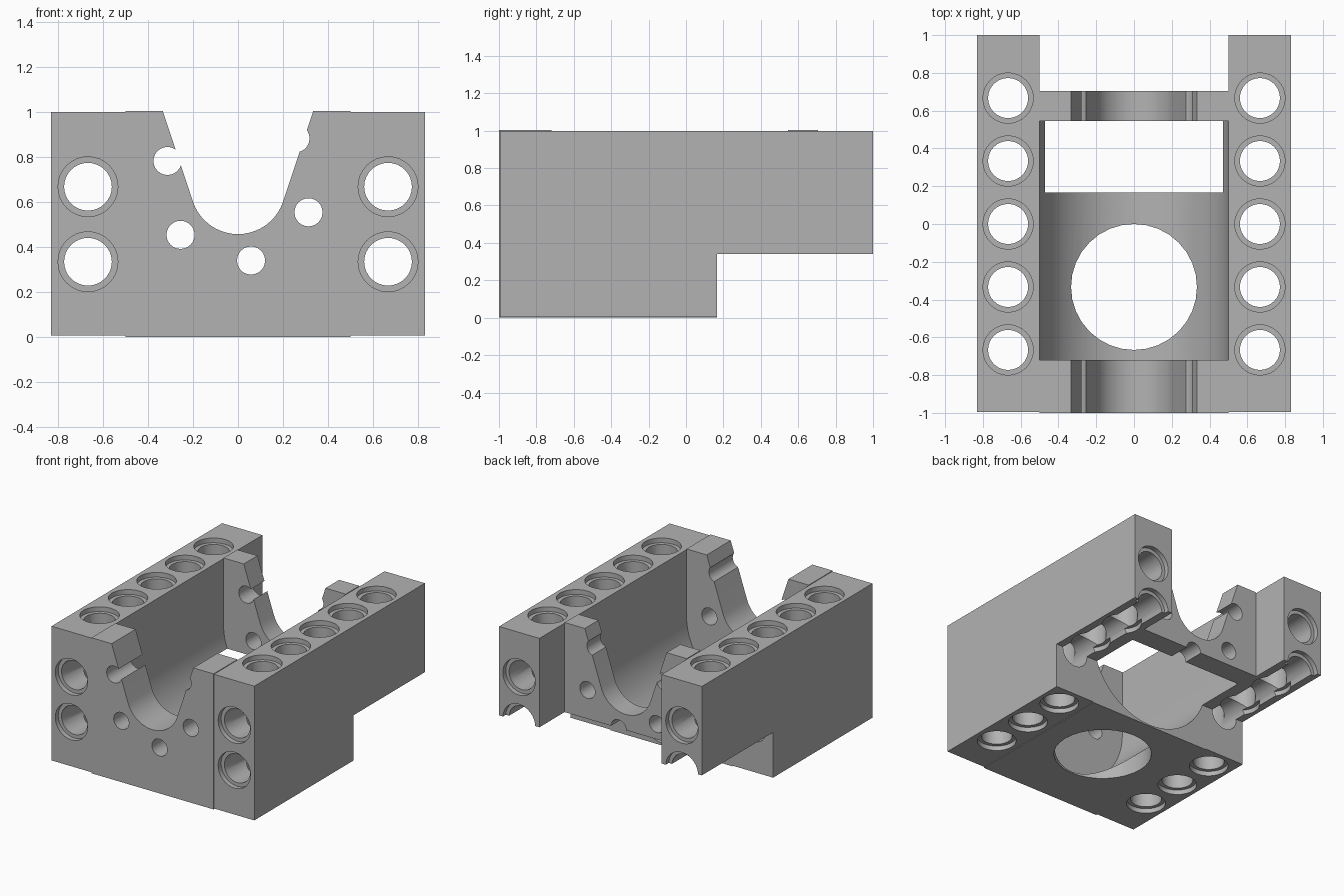
import bpy
import bmesh
from math import cos, sin, pi, radians

cube = bpy.data.objects.get("Cube")
if cube:
    bpy.data.objects.remove(cube, do_unlink=True)

grey = bpy.data.materials.new("plain_grey")
grey.use_nodes = True
GREY = (0.45, 0.45, 0.45, 1)
grey.diffuse_color = GREY
grey.node_tree.nodes["Principled BSDF"].inputs["Base Color"].default_value = GREY


def place(axis, a, b, t):
    """Point with section coordinates a, b at distance t along the axis."""
    return {"x": (t, a, b), "y": (a, t, b), "z": (a, b, t)}[axis]


def loft(name, axis, sections):
    """Closed solid through matching outlines, given as (distance, outline)."""
    bm = bmesh.new()
    rings = [[bm.verts.new(place(axis, a, b, t)) for a, b in pts] for t, pts in sections]
    n = len(rings[0])
    bm.faces.new(rings[0])
    bm.faces.new(rings[-1])
    for low, high in zip(rings, rings[1:]):
        for i in range(n):
            j = (i + 1) % n
            bm.faces.new((low[i], low[j], high[j], high[i]))
    bmesh.ops.recalc_face_normals(bm, faces=bm.faces)
    mesh = bpy.data.meshes.new(name)
    bm.to_mesh(mesh)
    bm.free()
    mesh.materials.append(grey)
    obj = bpy.data.objects.new(name, mesh)
    bpy.context.collection.objects.link(obj)
    return obj


def prism(name, axis, pts, lo, hi):
    return loft(name, axis, [(lo, pts), (hi, pts)])


def arc(ca, cb, r, start, end, n):
    angles = [radians(start + (end - start) * i / n) for i in range(n + 1)]
    return [(ca + r * cos(t), cb + r * sin(t)) for t in angles]


def circle(ca, cb, r, n=32):
    return arc(ca, cb, r, 0, 360, n)[:-1]


def pin_hole(axis, a, b, lo, hi):
    """Through hole with a shallow wider recess at both ends."""
    wide, narrow = circle(a, b, 0.133), circle(a, b, 0.106)
    d = 0.035
    return loft("hole_cutter", axis, [
        (lo - 0.1, wide), (lo + d, wide), (lo + d, narrow),
        (hi - d, narrow), (hi - d, wide), (hi + 0.1, wide)])


def cut(target, cutter):
    cutter.hide_render = True
    mod = target.modifiers.new("cut", "BOOLEAN")
    mod.operation = "DIFFERENCE"
    mod.solver = "EXACT"
    mod.object = cutter
    bpy.context.view_layer.objects.active = target
    bpy.ops.object.modifier_apply(modifier=mod.name)
    bpy.data.objects.remove(cutter, do_unlink=True)


def stepped_side(front, back, bottom, top):
    """Side outline with the rear underside raised."""
    return [(front, bottom), (STEP_Y, bottom), (STEP_Y, STEP_Z),
            (back, STEP_Z), (back, top), (front, top)]


STEP_Y, STEP_Z = 0.167, 0.34
PITCH = 1 / 3
parts = []

# Side beams with vertical and lengthwise pin holes
for side, name in ((1, "left_beam"), (-1, "right_beam")):
    edges = sorted((side * 0.5, side * 0.83))
    beam = prism(name, "x", stepped_side(-0.995, 1, 0.005, 0.998), *edges)
    cx = side * 2 * PITCH
    for k in range(-2, 3):
        y = k * PITCH
        cut(beam, pin_hole("z", cx, y, 0.005 if y < STEP_Y else STEP_Z, 0.998))
    for z in (PITCH, 2 * PITCH):
        cut(beam, pin_hole("y", cx, z, -0.995, 1))
    parts.append(beam)

# Central cradle with end walls
cradle = prism("cradle", "x", stepped_side(-1, 0.705, 0, 1.003), -0.5, 0.5)
parts.append(cradle)

# Round-bottomed cavity between the end walls
trough = [(0.52, 1.2), (0.52, 0.51)] + arc(0, 0.51, 0.5, 0, -180, 48)
trough += [(-0.52, 0.51), (-0.52, 1.2)]
cut(cradle, prism("cavity_cutter", "y", trough, -0.72, 0.545))

# Flared U-shaped notch through both end walls
notch = [(0.4, 1.2)] + arc(0, 0.667, 0.211, -18.4, -161.6, 20) + [(-0.4, 1.2)]
cut(cradle, prism("notch_cutter", "y", notch, -1.2, 1.2))

# Ring of bolt holes around the notch
for angle in (40, 160, 220, 280, 340):
    t = radians(angle)
    cut(cradle, prism("bolt_cutter", "y", circle(
        PITCH * cos(t), 0.667 + PITCH * sin(t), 0.0625, 24), -1.2, 1.2))

# Large round opening in the floor
cut(cradle, prism("floor_cutter", "z", circle(0, -PITCH, PITCH), -0.2, 0.9 - 0.2))

# Smooth curved walls, sharp edges
bpy.ops.object.select_all(action="DESELECT")
for obj in parts:
    obj.select_set(True)
bpy.context.view_layer.objects.active = cradle
bpy.ops.object.shade_smooth_by_angle(angle=radians(30))
